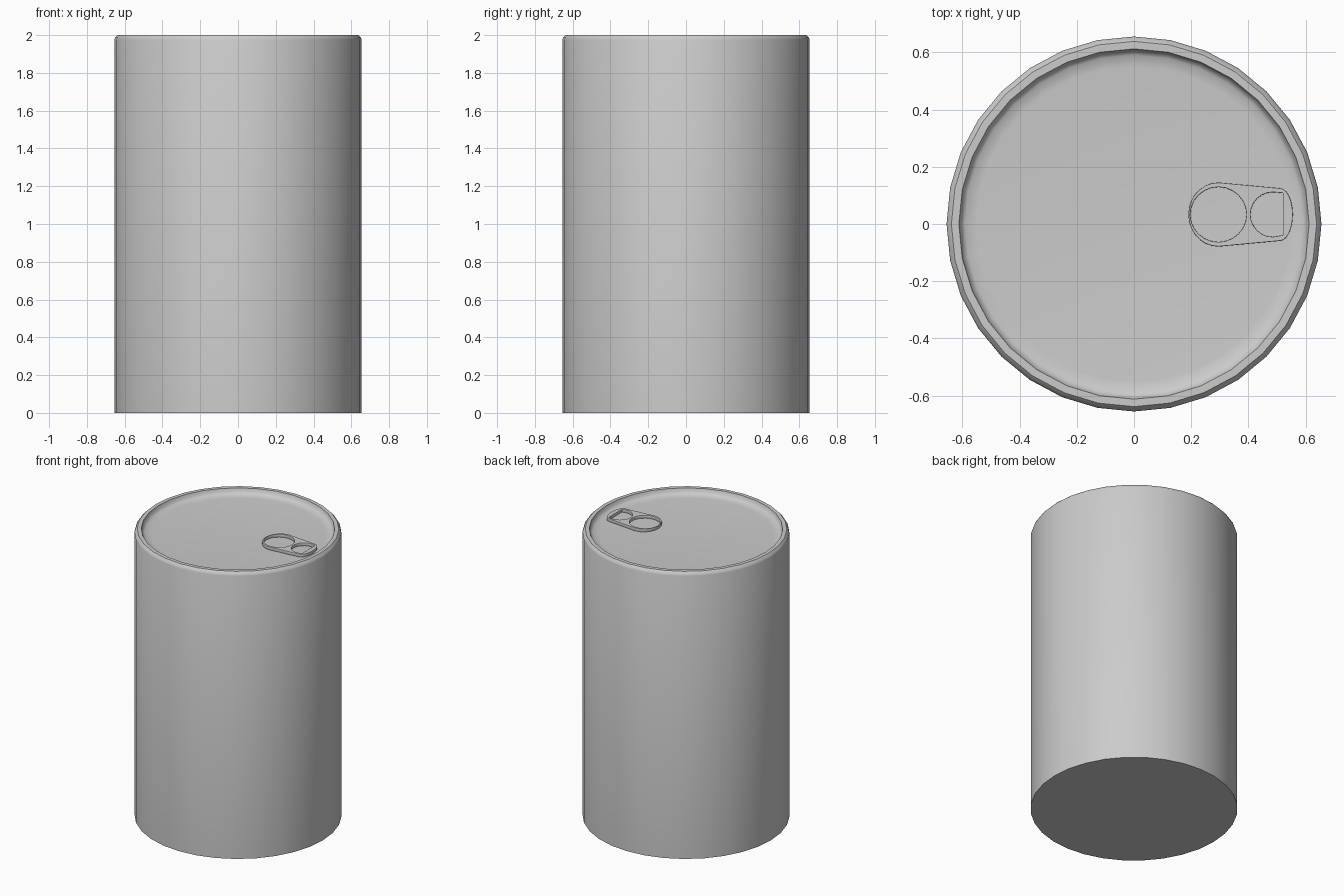
import bpy, bmesh
from math import sin, cos, pi, radians

if "Cube" in bpy.data.objects:
    bpy.data.objects.remove(bpy.data.objects["Cube"])

SIDES = 32
LID_Z = 1.96


def smooth(obj, angle):
    bpy.ops.object.select_all(action='DESELECT')
    obj.select_set(True)
    bpy.context.view_layer.objects.active = obj
    bpy.ops.object.shade_smooth_by_angle(angle=radians(angle))


def lathe(name, profile):
    """Closed solid of revolution, flat caps at both profile ends."""
    bm = bmesh.new()
    rings = [[bm.verts.new((r * cos(2 * pi * i / SIDES), r * sin(2 * pi * i / SIDES), z))
              for i in range(SIDES)] for r, z in profile]
    for a, b in zip(rings, rings[1:]):
        for i in range(SIDES):
            j = (i + 1) % SIDES
            bm.faces.new((a[i], a[j], b[j], b[i]))
    bm.faces.new(rings[0][::-1])
    bm.faces.new(rings[-1])
    mesh = bpy.data.meshes.new(name)
    bm.to_mesh(mesh)
    bm.free()
    obj = bpy.data.objects.new(name, mesh)
    bpy.context.collection.objects.link(obj)
    return obj


def arc(cx, cy, rx, ry, start, end, steps):
    return [(cx + rx * cos(radians(start + (end - start) * i / steps)),
             cy + ry * sin(radians(start + (end - start) * i / steps)))
            for i in range(steps + 1)]


# Can body with rolled rim and recessed lid
can = lathe("can_body", [(0.655, 0), (0.655, 1.975), (0.65, 1.987), (0.638, 2.0),
                         (0.612, 2.0), (0.605, 1.975), (0.59, 1.964), (0.55, LID_Z)])
smooth(can, 40)

# Pull tab: tapered rounded outline, finger hole and D-shaped rivet hole
CY = 0.033
outline = (arc(0.295, CY, 0.105, 0.112, 90, 270, 14)
           + arc(0.51, CY, 0.045, 0.092, -90, 90, 12))
finger_hole = arc(0.295, CY, 0.098, 0.096, 0, 345, 23)
rivet_hole = arc(0.485, CY, 0.078, 0.078, 90, 270, 12) + [(0.52, CY - 0.072), (0.52, CY + 0.075)]

curve = bpy.data.curves.new("pull_tab", 'CURVE')
curve.dimensions = '2D'
curve.fill_mode = 'BOTH'
curve.extrude = 0.008
curve.bevel_depth = 0.003
curve.bevel_resolution = 1
curve.offset = -0.003
for points in (outline, finger_hole, rivet_hole):
    spline = curve.splines.new('POLY')
    spline.points.add(len(points) - 1)
    for p, (x, y) in zip(spline.points, points):
        p.co = (x, y, 0, 1)
    spline.use_cyclic_u = True
tab = bpy.data.objects.new("pull_tab", curve)
tab.location.z = LID_Z + 0.012
bpy.context.collection.objects.link(tab)
bpy.ops.object.select_all(action='DESELECT')
tab.select_set(True)
bpy.context.view_layer.objects.active = tab
bpy.ops.object.convert(target='MESH')
smooth(bpy.context.view_layer.objects.active, 40)
